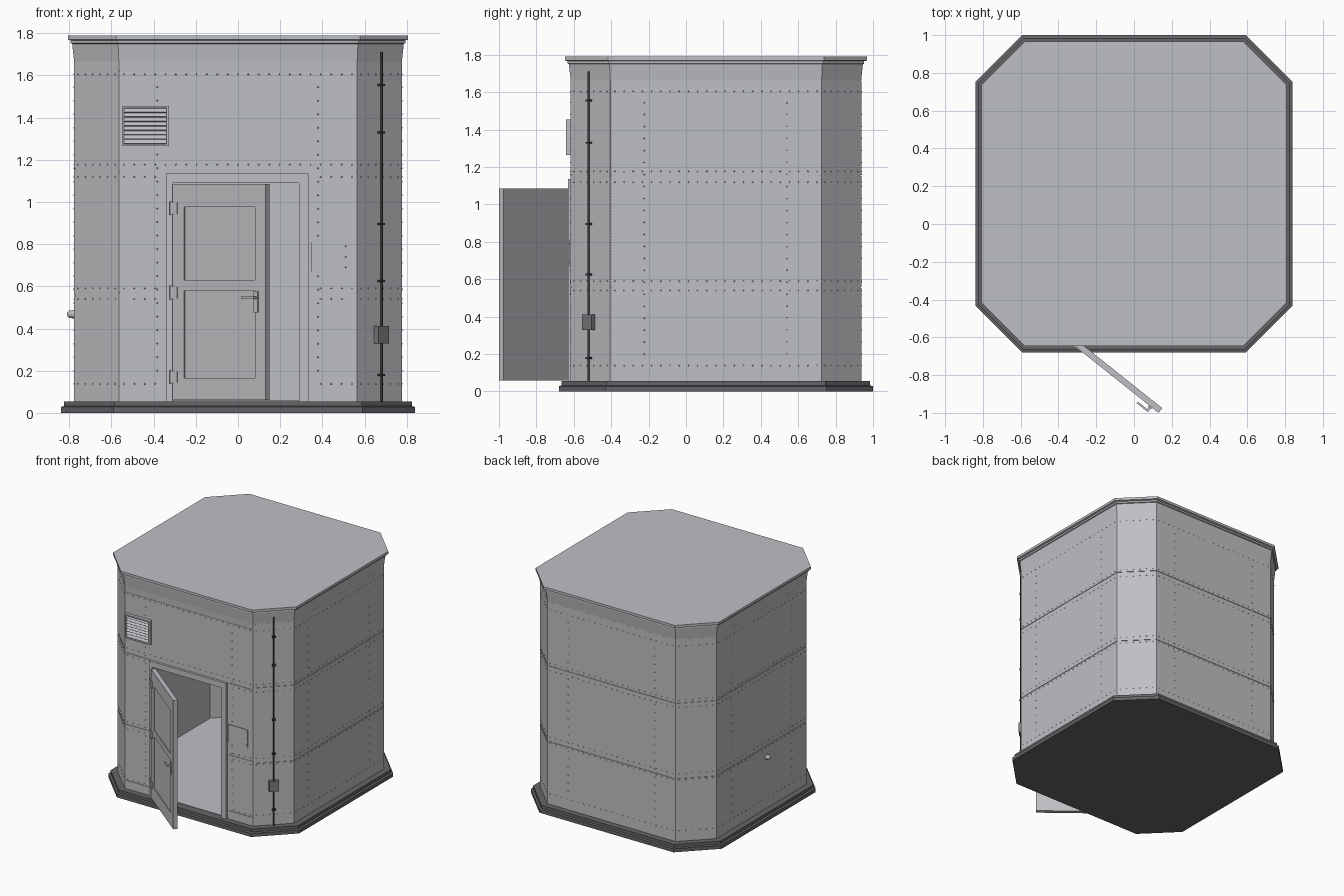
import bpy, bmesh, math
from mathutils import Matrix, Vector

if "Cube" in bpy.data.objects:
    bpy.data.objects.remove(bpy.data.objects["Cube"])

CY = 0.16        # plan centre
HALF = 0.777     # wall face distance
FLAT = 0.565     # half length of a long side
SKIN = 0.004     # cladding thickness
DIAG = (HALF + FLAT) / math.sqrt(2)
DIAG_FLAT = (HALF - FLAT) / math.sqrt(2)


def material(name, rgb):
    m = bpy.data.materials.new(name)
    m.use_nodes = True
    m.diffuse_color = (*rgb, 1)
    m.node_tree.nodes["Principled BSDF"].inputs["Base Color"].default_value = (*rgb, 1)
    return m


GREY = material("light grey paint", (0.52, 0.525, 0.55))
DARK = material("dark grey base", (0.13, 0.13, 0.138))
BLACK = material("black metal", (0.04, 0.04, 0.045))
BOXGREY = material("mid grey metal", (0.2, 0.2, 0.21))


def frame(origin, normal):
    """Axes: along the face, up, outward."""
    n, z = Vector(normal).normalized(), Vector((0, 0, 1))
    t = z.cross(n)
    return Matrix.Translation(origin) @ Matrix((t, z, n)).transposed().to_4x4()


def side(k):
    """Frame of wall k, counted from the front anticlockwise, and its half width."""
    a = math.radians(45 * k - 90)
    n = Vector((math.cos(a), math.sin(a), 0))
    diag = k % 2
    return frame(Vector((0, CY, 0)) + n * (DIAG if diag else HALF), n), DIAG_FLAT if diag else FLAT


def finish(name, bm, mat, smooth=False):
    me = bpy.data.meshes.new(name)
    bmesh.ops.recalc_face_normals(bm, faces=bm.faces)
    bm.to_mesh(me)
    bm.free()
    me.materials.append(mat)
    ob = bpy.data.objects.new(name, me)
    bpy.context.collection.objects.link(ob)
    if smooth:
        bpy.context.view_layer.objects.active = ob
        ob.select_set(True)
        bpy.ops.object.shade_smooth_by_angle(angle=math.radians(40))
        ob.select_set(False)
    return ob


def add_box(bm, m, u0, u1, z0, z1, d0, d1):
    centre = Matrix.Translation(((u0 + u1) / 2, (z0 + z1) / 2, (d0 + d1) / 2))
    size = Matrix.Diagonal((u1 - u0, z1 - z0, d1 - d0, 1))
    bmesh.ops.create_cube(bm, size=1, matrix=m @ centre @ size)


def boxes(name, mat, m, items):
    bm = bmesh.new()
    for it in items:
        add_box(bm, m, *it)
    return finish(name, bm, mat)


def add_rod(bm, m, r, length, n=12, r2=None):
    bmesh.ops.create_cone(bm, cap_ends=True, segments=n, radius1=r,
                          radius2=r if r2 is None else r2, depth=length, matrix=m)


def octagon_loft(name, mat, profile):
    bm = bmesh.new()
    rings = []
    for h, z in profile:
        w = FLAT + (h - HALF) * math.tan(math.pi / 8)
        pts = [(-w, -h), (w, -h), (h, -w), (h, w), (w, h), (-w, h), (-h, w), (-h, -w)]
        rings.append([bm.verts.new((x, y + CY, z)) for x, y in pts])
    for a, b in zip(rings, rings[1:]):
        for i in range(8):
            j = (i + 1) % 8
            bm.faces.new((a[i], a[j], b[j], b[i]))
    bm.faces.new(rings[0])
    bm.faces.new(rings[-1])
    return finish(name, bm, mat)


# Base, floor and roof
octagon_loft("base_plinth", DARK, [(0.84, 0), (0.84, 0.028), (0.825, 0.032), (0.825, 0.055)])
octagon_loft("floor", GREY, [(0.76, 0.05), (0.76, 0.058)])
octagon_loft("roof_cornice", GREY, [(0.774, 1.6), (0.777, 1.667), (0.786, 1.75), (0.793, 1.753),
                                    (0.793, 1.766), (0.807, 1.77), (0.807, 1.79)])

# Wall shell with the doorway left open
DOOR_L, DOOR_R, DOOR_TOP = -0.31, 0.29, 1.09
front = side(0)[0]
shell = bmesh.new()
for k in range(8):
    m, w = side(k)
    spans = [(-w, w, 0.05, 1.64)]
    if k == 0:
        spans = [(-w, DOOR_L, 0.05, 1.64), (DOOR_R, w, 0.05, 1.64), (DOOR_L, DOOR_R, DOOR_TOP, 1.64)]
    for s in spans:
        add_box(shell, m, *s, -0.035, -SKIN)
finish("wall_shell", shell, GREY)

# Cladding sheets with narrow seams
clad = bmesh.new()
GAP = 0.003
for k in range(8):
    m, w = side(k)
    seams = [0.05, 0.125, 0.57, 1.14, 1.62] if k == 0 else [0.05, 0.555, 1.156, 1.664]
    for z0, z1 in zip(seams, seams[1:]):
        split = k == 0 and z1 < 1.2
        for u0, u1 in ([(-w, -0.353), (0.347, w)] if split else [(-w, w)]):
            add_box(clad, m, u0, u1, z0 + GAP, z1 - GAP, -SKIN - 0.001, 0)
finish("wall_cladding", clad, GREY)

# Rivets in rows and columns
rivets = bmesh.new()


def rivet(m, u, z):
    add_rod(rivets, m @ Matrix.Translation((u, z, 0.001)), 0.0045, 0.005, 6, 0.002)


for k in range(8):
    m, w = side(k)
    count = round(2 * w / 0.05)
    for z in (0.138, 0.54, 0.59, 1.119, 1.177, 1.605):
        for i in range(count):
            u = -w + (i + 0.5) * 2 * w / count
            if k or z > 1.15 or abs(u) > 0.36:
                rivet(m, u, z)
    if k % 2 == 0:
        for u in (-0.383, 0.38):
            for i in range(22):
                rivet(m, u, 0.2 + i * 0.064)
for z in (0.69, 0.74, 0.79):
    rivet(front @ Matrix.Translation((0, 0, 0.006)), 0.51, z)
finish("rivets", rivets, GREY)

# Patch plate beside the doorway
boxes("patch_plate", GREY, front, [(0.347, 0.522, 0.67, 0.81, -0.002, 0.006)])

# Door frame
boxes("door_frame", GREY, front, [
    (-0.342, DOOR_L, 0.055, 1.135, -0.05, 0.014),
    (DOOR_R, 0.335, 0.055, 1.135, -0.05, 0.014),
    (DOOR_L, DOOR_R, DOOR_TOP, 1.135, -0.05, 0.014)])

# Open door leaf with two recessed panels
ang = math.radians(38.5)
leaf = frame((-0.31, -0.65, 0), (-math.sin(ang), -math.cos(ang), 0))
L, B, T = 0.562, 0.06, 1.085
P0, P1 = 0.07, 0.498
boxes("door_leaf", GREY, leaf, [
    (0, L, B, T, -0.032, -0.006),
    (0, P0, B, T, -0.007, 0), (P1, L, B, T, -0.007, 0),
    (P0, P1, B, 0.165, -0.007, 0), (P0, P1, 0.58, 0.63, -0.007, 0), (P0, P1, 0.975, T, -0.007, 0)])
boxes("door_handle", GREY, leaf, [
    (0.497, 0.52, 0.475, 0.575, 0, 0.007),
    (0.503, 0.515, 0.54, 0.552, 0.006, 0.03),
    (0.44, 0.515, 0.54, 0.552, 0.022, 0.032)])

# Hinges
hinges = bmesh.new()
for z in (0.17, 0.57, 0.97):
    add_rod(hinges, Matrix.Translation((-0.313, -0.645, z)), 0.009, 0.066)
    add_box(hinges, front, -0.328, -0.308, z - 0.032, z + 0.032, 0.012, 0.022)
    add_box(hinges, leaf, 0, 0.03, z - 0.027, z + 0.027, -0.002, 0.004)
finish("door_hinges", hinges, GREY, True)

# Louvred vent
V0, V1, VB, VT, E = -0.55, -0.328, 1.265, 1.455, 0.01
boxes("vent_frame", GREY, front, [
    (V0, V1, VB, VB + E, 0, 0.024), (V0, V1, VT - E, VT, 0, 0.024),
    (V0, V0 + E, VB, VT, 0, 0.024), (V1 - E, V1, VB, VT, 0, 0.024)])
boxes("vent_backing", BOXGREY, front, [(V0 + E, V1 - E, VB + E, VT - E, 0, 0.003)])
slats = bmesh.new()
for i in range(8):
    z = VB + E + (i + 0.5) * (VT - VB - 2 * E) / 8
    tilt = front @ Matrix.Translation((0, z, 0.012)) @ Matrix.Rotation(math.radians(-40), 4, "X")
    add_box(slats, tilt, V0 + E, V1 - E, -0.011, 0.011, -0.0015, 0.0015)
finish("vent_slats", slats, GREY)

# Earthing rod on the front left corner, with clips and junction box
corner = side(1)[0]
rod = bmesh.new()
add_rod(rod, corner @ Matrix.Translation((0, 0.88, 0.014)) @ Matrix.Rotation(math.pi / 2, 4, "X"), 0.006, 1.66)
finish("earthing_rod", rod, BLACK, True)
boxes("rod_clips", BLACK, corner, [(-0.013, 0.013, z - 0.005, z + 0.005, 0, 0.023)
                                   for z in (0.18, 0.625, 0.895, 1.33, 1.555)])
boxes("junction_box", BOXGREY, corner, [(-0.036, 0.036, 0.33, 0.412, 0, 0.028)])

# Small round fitting on the right wall
wall = side(6)[0]
knob = bmesh.new()
add_rod(knob, wall @ Matrix.Translation((0.06, 0.468, 0.005)), 0.02, 0.01, 20)
bmesh.ops.create_uvsphere(knob, u_segments=20, v_segments=10, radius=0.018,
                          matrix=wall @ Matrix.Translation((0.06, 0.468, 0.016)))
finish("wall_fitting", knob, GREY, True)
